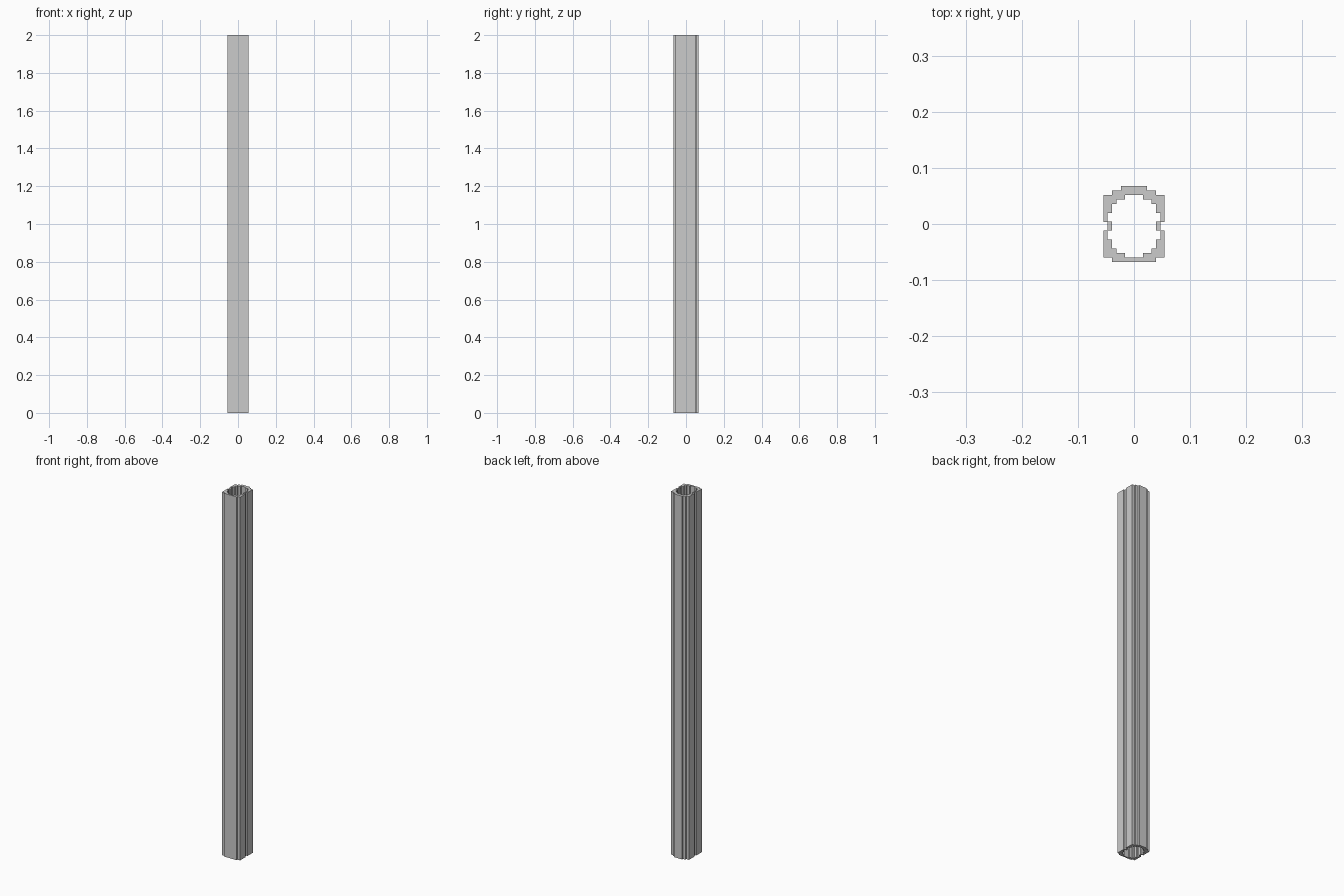
import bpy, bmesh

if "Cube" in bpy.data.objects:
    bpy.data.objects.remove(bpy.data.objects["Cube"])

H = 2.0
U = 0.0078   # horizontal step in x
V = 0.00794  # step in y


def mirrored(right_side):
    """Close a right-hand stepped profile with its mirror image."""
    pts = right_side + [(-x, y) for x, y in reversed(right_side)]
    return [(x * U, (y - 8.5) * V) for x, y in pts]


# Right halves of the stepped section, in grid steps, bottom to top
outer = mirrored([(5, 0), (5, 1), (7, 1), (7, 7), (6, 7), (6, 9), (7, 9),
                  (7, 15), (5, 15), (5, 16), (3, 16), (3, 17)])
inner = mirrored([(2, 1), (2, 2), (4, 2), (4, 3), (5, 3), (5, 5), (6, 5),
                  (6, 6.99), (5, 6.99), (5, 9.01), (6, 9.01), (6, 11),
                  (5, 11), (5, 13), (4, 13), (4, 14), (2, 14), (2, 15)])

# Hollow stepped post
bm = bmesh.new()
edges = []
for loop in (outer, inner):
    vs = [bm.verts.new((x, y, 0)) for x, y in loop]
    edges += [bm.edges.new((vs[i - 1], vs[i])) for i in range(len(vs))]
bmesh.ops.triangle_fill(bm, edges=edges, use_beauty=True, use_dissolve=False)
res = bmesh.ops.extrude_face_region(bm, geom=bm.faces[:], use_keep_orig=True)
top = [g for g in res["geom"] if isinstance(g, bmesh.types.BMVert)]
bmesh.ops.translate(bm, verts=top, vec=(0, 0, H))
bmesh.ops.recalc_face_normals(bm, faces=bm.faces[:])
mesh = bpy.data.meshes.new("hollow_post")
bm.to_mesh(mesh)
bm.free()
bpy.context.collection.objects.link(bpy.data.objects.new("hollow_post", mesh))
